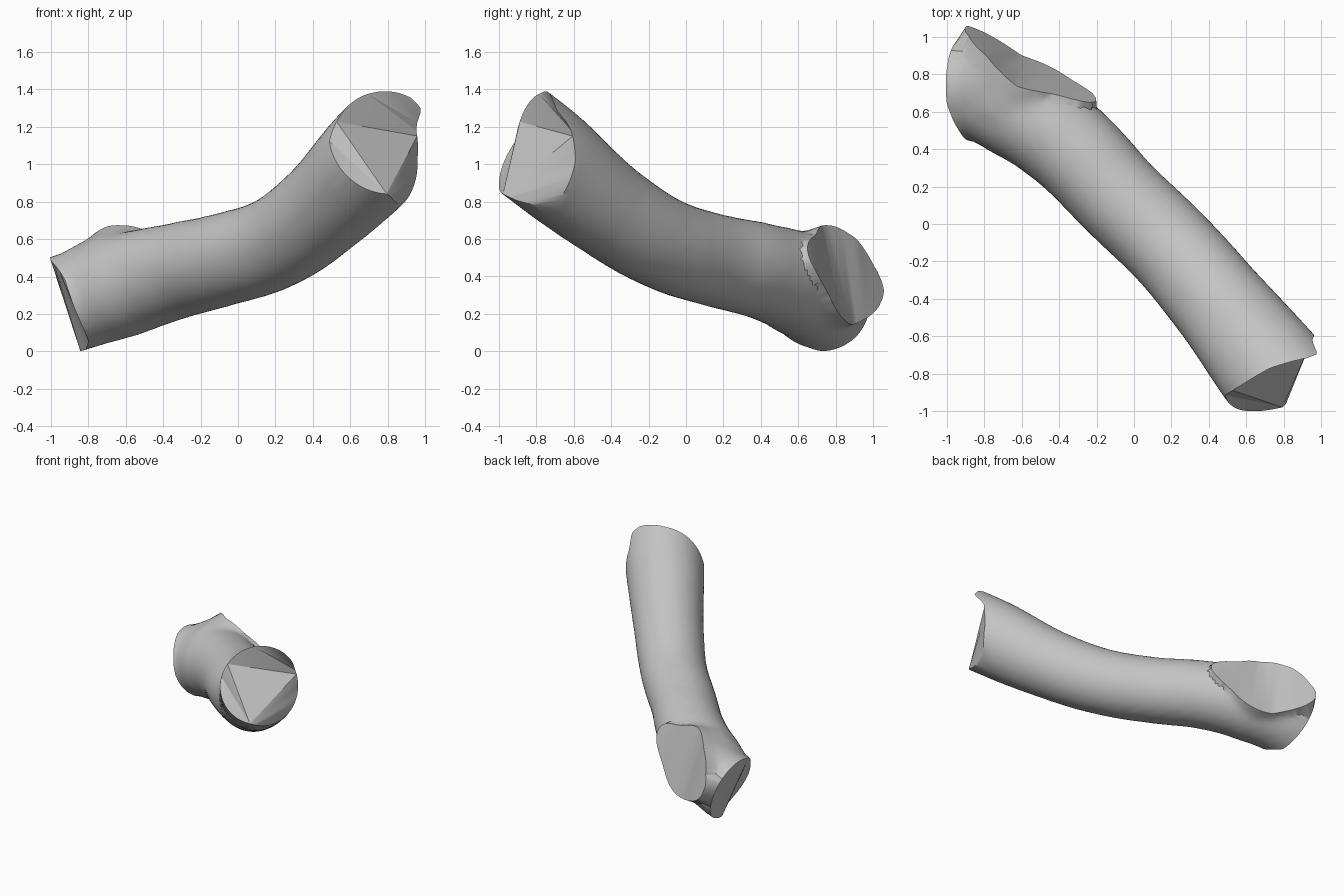
import bpy, bmesh, math
from mathutils import Vector

cube = bpy.data.objects.get("Cube")
if cube:
    bpy.data.objects.remove(cube, do_unlink=True)

# Bark colour
bark = bpy.data.materials.new("light_grey")
bark.use_nodes = True
GREY = (0.55, 0.55, 0.55, 1)
bark.diffuse_color = GREY
bark.node_tree.nodes["Principled BSDF"].inputs["Base Color"].default_value = GREY

# Paths: x, y, z, radius (ends overshoot, then get sawn off)
LIMB = [(-1.22, 0.76, 0.14, 0.255), (-0.92, 0.73, 0.24, 0.255), (-0.62, 0.62, 0.35, 0.28),
        (-0.33, 0.40, 0.43, 0.258), (-0.08, 0.14, 0.49, 0.25), (0.20, -0.13, 0.58, 0.25),
        (0.45, -0.42, 0.76, 0.262), (0.73, -0.77, 1.04, 0.297), (1.05, -1.17, 1.34, 0.31)]
FORK = [(-0.67, 0.60, 0.36, 0.26), (-0.58, 0.85, 0.42, 0.285), (-0.46, 1.15, 0.51, 0.30)]
CROTCH = [(-1.12, 0.75, 0.17, 0.23), (-0.73, 0.77, 0.36, 0.25), (-0.52, 1.05, 0.46, 0.26)]

# Broken ends: plane point, outward normal, limb direction, sideways axis,
# and how far the rim juts out at each angle (degrees from sideways towards up)
ENDS = [
    ((-0.86, 0.73, 0.25), (-0.95, 0.0, -0.31), (-0.95, 0.03, -0.31), (0, 1, 0),
     [(0, 0.06), (110, 0.06), (150, 0.02), (180, 0.02), (225, 0.0), (250, 0.01), (268, 0.06)]),
    ((-0.595, 0.81, 0.41), (0.36, 0.88, 0.29), (0.36, 0.88, 0.29), (0.92, -0.38, 0),
     [(0, 0.04), (90, 0.0), (142, 0.07), (196, 0.09), (262, 0.0), (325, 0.02)]),
    ((0.72, -0.755, 1.02), (0.59, -0.80, 0.11), (0.53, -0.67, 0.51), (0.8, 0.6, 0),
     [(0, 0.01), (30, 0.05), (39, 0.15), (55, 0.14), (92, 0.06), (160, 0.0),
      (216, 0.13), (257, 0.23), (283, 0.12), (292, 0.03)]),
]


def evaluated_mesh(ob):
    deps = bpy.context.evaluated_depsgraph_get()
    return bpy.data.meshes.new_from_object(ob.evaluated_get(deps))


def add_path(curve, points):
    spline = curve.splines.new("BEZIER")
    spline.bezier_points.add(len(points) - 1)
    for bp, (x, y, z, r) in zip(spline.bezier_points, points):
        bp.co = (x, y, z)
        bp.radius = r
        bp.handle_left_type = bp.handle_right_type = "AUTO"


def jut_at(profile, angle):
    """Linear interpolation around the closed rim profile."""
    loop = profile + [(profile[0][0] + 360, profile[0][1])]
    for (a0, j0), (a1, j1) in zip(loop, loop[1:]):
        if a0 <= angle <= a1:
            return j0 + (j1 - j0) * (angle - a0) / (a1 - a0)
    return profile[0][1]


def break_end(bm, point, normal, direction, side, profile):
    """Saw the limb, pull the rim into a jagged edge and close it."""
    bmesh.ops.bisect_plane(bm, geom=bm.verts[:] + bm.edges[:] + bm.faces[:], dist=1e-5,
                           plane_co=point, plane_no=normal, clear_outer=True)
    rim = [e for e in bm.edges if e.is_boundary]
    verts = {v for e in rim for v in e.verts}
    for v in verts:
        offset = v.co - Vector(point)
        angle = math.degrees(math.atan2(offset.z, offset.dot(Vector(side)))) % 360
        v.co += Vector(direction) * jut_at(profile, angle)
    cap = bmesh.ops.holes_fill(bm, edges=rim, sides=0)["faces"]
    bmesh.ops.triangulate(bm, faces=cap)


# Round tubes swept along the paths
curve = bpy.data.curves.new("limb_path", "CURVE")
curve.dimensions = "3D"
curve.bevel_depth = 1.0
curve.bevel_resolution = 8
curve.resolution_u = 8
curve.use_fill_caps = True
for path in (LIMB, FORK, CROTCH):
    add_path(curve, path)
path_ob = bpy.data.objects.new("limb_path", curve)
bpy.context.collection.objects.link(path_ob)
bpy.context.view_layer.update()
mesh = evaluated_mesh(path_ob)
bpy.data.objects.remove(path_ob, do_unlink=True)

bm = bmesh.new()
bm.from_mesh(mesh)
bmesh.ops.remove_doubles(bm, verts=bm.verts, dist=0.0005)
bmesh.ops.recalc_face_normals(bm, faces=bm.faces)
bm.to_mesh(mesh)
bm.free()

# Blend the tubes into one smooth skin
branch = bpy.data.objects.new("branch", mesh)
bpy.context.collection.objects.link(branch)
remesh = branch.modifiers.new("blend", "REMESH")
remesh.mode = "VOXEL"
remesh.voxel_size = 0.03
smooth = branch.modifiers.new("soften", "SMOOTH")
smooth.factor = 0.5
smooth.iterations = 10
bpy.context.view_layer.update()
skin = evaluated_mesh(branch)
branch.modifiers.clear()
branch.data = skin

# Break off the three ends
bm = bmesh.new()
bm.from_mesh(skin)
for end in ENDS:
    break_end(bm, *end)
bmesh.ops.recalc_face_normals(bm, faces=bm.faces)
bm.to_mesh(skin)
bm.free()

skin.materials.clear()
skin.materials.append(bark)
for o in bpy.context.selected_objects:
    o.select_set(False)
branch.select_set(True)
bpy.context.view_layer.objects.active = branch
bpy.ops.object.shade_smooth_by_angle(angle=0.5)
